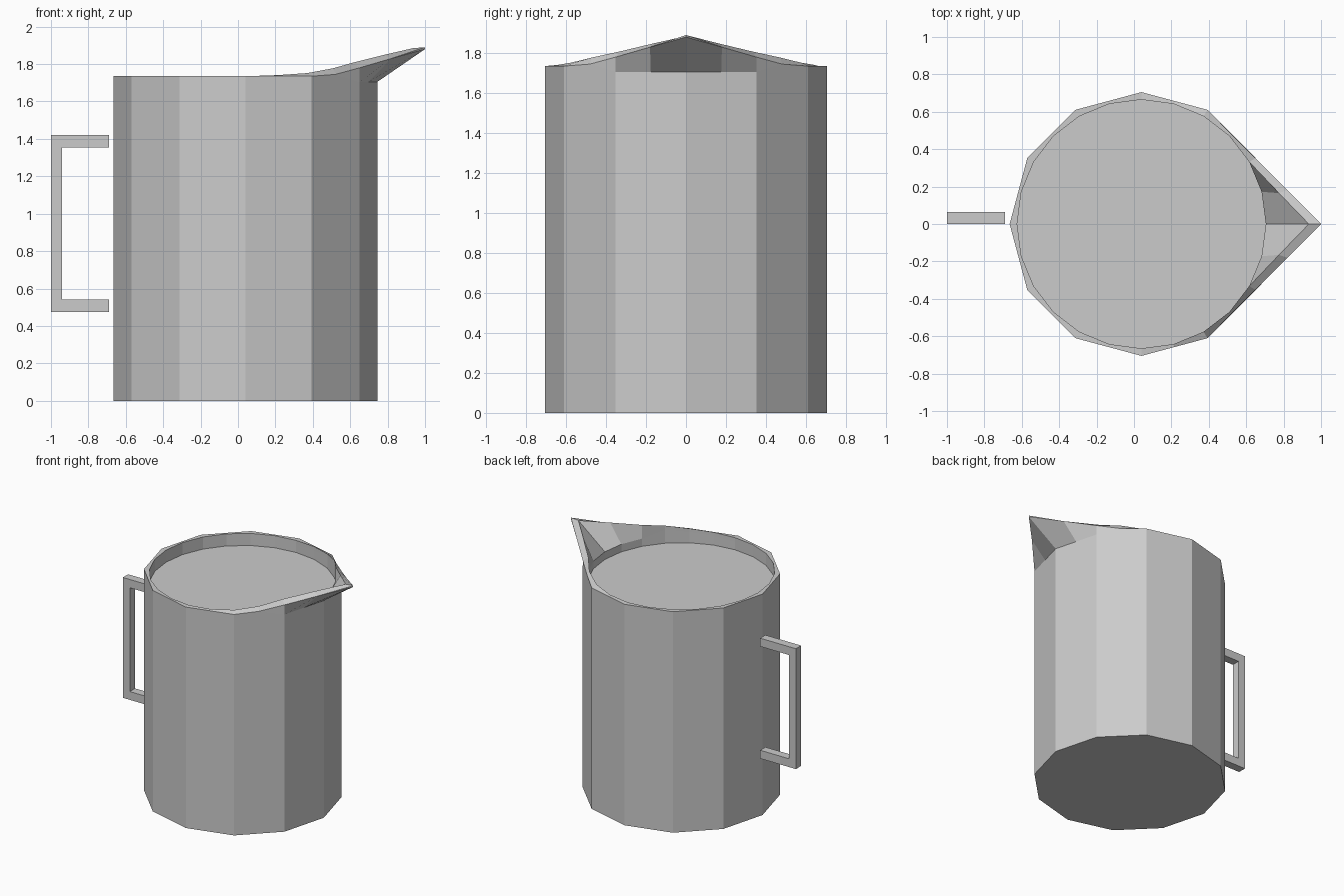
import bpy, bmesh, math

if "Cube" in bpy.data.objects:
    bpy.data.objects.remove(bpy.data.objects["Cube"])

CX, R_OUT, R_IN = 0.04, 0.705, 0.665   # body axis and radii
RIM, FILL, N = 1.735, 1.64, 24


def make_object(name, bm):
    bmesh.ops.remove_doubles(bm, verts=bm.verts[:], dist=0.0005)
    bmesh.ops.recalc_face_normals(bm, faces=bm.faces[:])
    mesh = bpy.data.meshes.new(name)
    bm.to_mesh(mesh)
    bm.free()
    obj = bpy.data.objects.new(name, mesh)
    bpy.context.collection.objects.link(obj)
    return obj


def polar(i, r, z):
    a = math.radians(i * 15)
    return (CX + r * math.cos(a), r * math.sin(a), z)


# Spout stations by steps of 15 degrees from the tip: outer lip and inner lip
LIP_OUT = {0: (1.0, 0, 1.88), 1: (0.82, 0.18, 1.83), 2: (0.65, 0.352, 1.78), 3: (0.521, 0.481, 1.745)}
LIP_IN = {0: (0.935, 0, 1.885), 1: (0.775, 0.165, 1.848), 2: (0.616, 0.332, 1.808),
          3: (0.51, 0.47, 1.778), 4: (0.372, 0.576, 1.752), 5: (0.212, 0.642, 1.741)}


def station(i):
    """Section of the jug wall from outer bottom, over the lip, to inner bottom."""
    k, side = abs(i), (1 if i >= 0 else -1)
    r = R_OUT * (1 if k % 2 == 0 else math.cos(math.radians(15)))  # twelve flat sides
    flip = lambda p: (p[0], p[1] * side, p[2])
    lip = flip(LIP_OUT[k]) if k in LIP_OUT else polar(i, r, RIM)
    wall_top = polar(i, r, 1.705) if k <= 2 else lip
    inner = flip(LIP_IN[k]) if k in LIP_IN else polar(i, R_IN, RIM)
    inner_top = polar(i, R_IN, 1.70) if k <= 2 else polar(i, R_IN, inner[2] - 0.03)
    crest = (1.0, 0, 1.89) if k == 0 else lip
    return [polar(i, r, 0), wall_top, lip, crest, inner, inner_top, polar(i, R_IN, 0.05)]


# Jug shell with spout
bm = bmesh.new()
rings = [[bm.verts.new(p) for p in station(i)] for i in range(-N // 2, N // 2)]
for a, b in zip(rings, rings[1:] + rings[:1]):
    for j in range(len(a) - 1):
        bm.faces.new((a[j], b[j], b[j + 1], a[j + 1]))
bm.faces.new([r[0] for r in rings])
bm.faces.new([r[-1] for r in rings])
make_object("jug", bm)

# Liquid surface just below the rim
bm = bmesh.new()
bm.faces.new([bm.verts.new(polar(i, R_IN, FILL)) for i in range(N)])
make_object("liquid", bm)

# Square-section C handle
profile = [(-0.69, 0.475), (-1, 0.475), (-1, 1.42), (-0.69, 1.42),
           (-0.69, 1.355), (-0.94, 1.355), (-0.94, 0.54), (-0.69, 0.54)]
bm = bmesh.new()
face = bm.faces.new([bm.verts.new((x, 0, z)) for x, z in profile])
ext = bmesh.ops.extrude_face_region(bm, geom=[face], use_keep_orig=True)
bmesh.ops.translate(bm, vec=(0, 0.065, 0),
                    verts=[v for v in ext["geom"] if isinstance(v, bmesh.types.BMVert)])
make_object("handle", bm)
